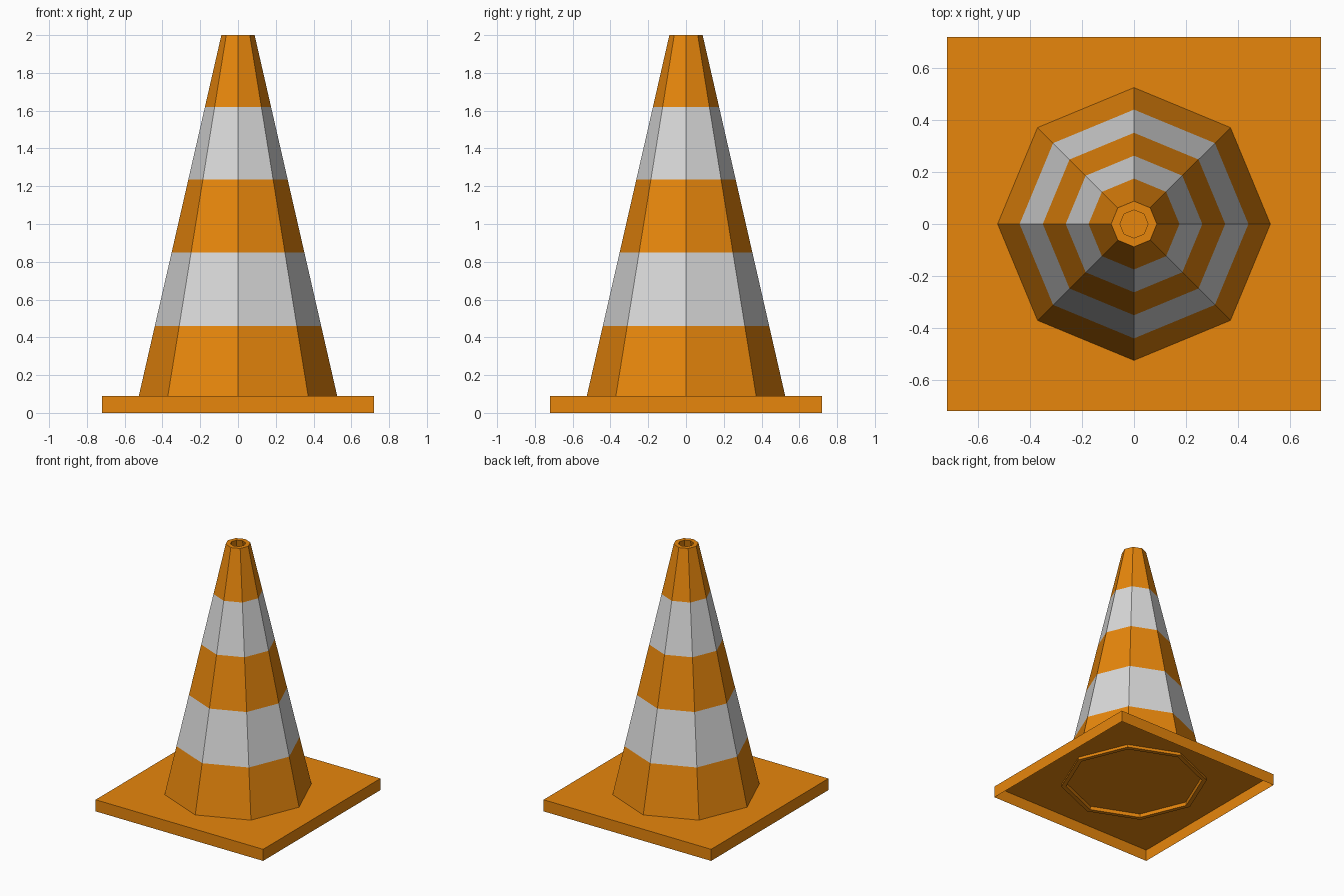
import bpy, bmesh, math

if "Cube" in bpy.data.objects:
    bpy.data.objects.remove(bpy.data.objects["Cube"])

SIDES = 8


def make_material(name, color):
    mat = bpy.data.materials.new(name)
    mat.diffuse_color = color
    mat.use_nodes = True
    mat.node_tree.nodes["Principled BSDF"].inputs["Base Color"].default_value = mat.diffuse_color
    return mat


orange = make_material("orange", (0.87, 0.26, 0.004, 1))
white = make_material("reflective_white", (0.69, 0.69, 0.69, 1))


def finish(bm, name, mats):
    mesh = bpy.data.meshes.new(name)
    bm.to_mesh(mesh)
    bm.free()
    obj = bpy.data.objects.new(name, mesh)
    bpy.context.collection.objects.link(obj)
    for m in mats:
        mesh.materials.append(m)
    return obj


# Square foot: thin shell, open underneath
bm = bmesh.new()
bmesh.ops.create_cube(bm, size=1)
for v in bm.verts:
    v.co = (v.co.x * 1.44, v.co.y * 1.44, (v.co.z + 0.5) * 0.09)
bottom = [f for f in bm.faces if f.normal.z < -0.9]
bmesh.ops.delete(bm, geom=bottom, context='FACES_ONLY')
finish(bm, "base_plate", [orange])


# Hollow eight-sided cone, its rim poking slightly through the foot
def outer_radius(z):
    return 0.525 + (0.088 - 0.525) * (z - 0.09) / (2.0 - 0.09)


LOW = 0.065
WALL = 0.034
heights = [LOW, 0.46, 0.85, 1.235, 1.62, 2.0]
profile = [(outer_radius(z), z) for z in heights]
profile += [(outer_radius(z) - WALL, z) for z in (2.0, LOW)]

bm = bmesh.new()
rings = []
for r, z in profile:
    angles = [2 * math.pi * i / SIDES for i in range(SIDES)]
    rings.append([bm.verts.new((r * math.cos(a), r * math.sin(a), z)) for a in angles])
for k in range(len(rings)):
    a, b = rings[k], rings[(k + 1) % len(rings)]
    for i in range(SIDES):
        j = (i + 1) % SIDES
        face = bm.faces.new((a[i], a[j], b[j], b[i]))
        # Second and fourth bands are the reflective stripes
        face.material_index = 1 if k in (1, 3) else 0
bmesh.ops.recalc_face_normals(bm, faces=bm.faces[:])
finish(bm, "cone_body", [orange, white])
